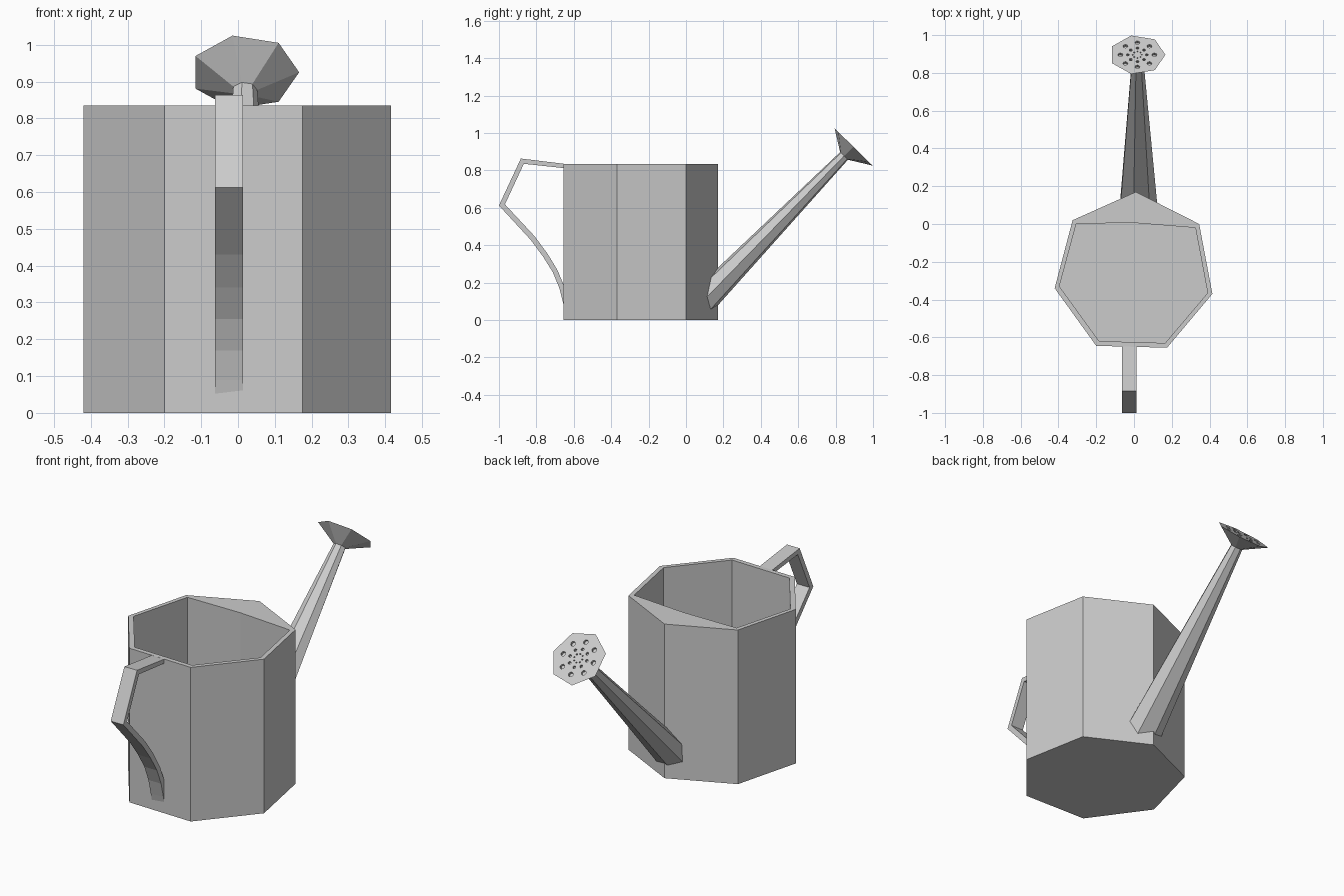
import bpy, bmesh, math
from mathutils import Vector

if "Cube" in bpy.data.objects:
    bpy.data.objects.remove(bpy.data.objects["Cube"])

AXIS = Vector((0, 1, 1.02)).normalized()     # spout direction
RIGHT = Vector((1, 0, 0))
UP = RIGHT.cross(AXIS)                       # across the spout, upward


def make(name, verts, faces):
    me = bpy.data.meshes.new(name)
    me.from_pydata([tuple(v) for v in verts], [], faces)
    bm = bmesh.new()
    bm.from_mesh(me)
    bmesh.ops.recalc_face_normals(bm, faces=bm.faces)
    bm.to_mesh(me)
    bm.free()
    ob = bpy.data.objects.new(name, me)
    bpy.context.collection.objects.link(ob)
    return ob


def ring(center, ru, rv, n=7):
    c = Vector(center)
    return [c + RIGHT * ru * math.cos(2 * math.pi * i / n)
            + UP * rv * math.sin(2 * math.pi * i / n) for i in range(n)]


def loft(name, rings):
    # skin a stack of equal rings and cap both ends
    n = len(rings[0])
    verts = [v for r in rings for v in r]
    faces = [(k * n + i, k * n + (i + 1) % n, (k + 1) * n + (i + 1) % n, (k + 1) * n + i)
             for k in range(len(rings) - 1) for i in range(n)]
    faces += [tuple(range(n)), tuple(range(len(verts) - n, len(verts)))]
    return make(name, verts, faces)


# Body: uneven seven-sided tub with a wide rim at the spout side
outer = [(0.01, 0.17), (0.345, 0.0), (0.415, -0.37), (0.175, -0.655),
         (-0.2, -0.645), (-0.42, -0.34), (-0.325, 0.02)]
inner = [(0.01, 0.005), (0.325, -0.02), (0.39, -0.365), (0.165, -0.63),
         (-0.185, -0.62), (-0.395, -0.33), (-0.305, 0.003)]
H = 0.835
loft("body", [[(x, y, z) for x, y in pts] for pts, z in
              ((outer, 0), (outer, H), (inner, H), (inner, 0.03))])

# Spout: tapered seven-sided tube
tip = (0.018, 0.845, 0.877)
loft("spout", [ring((0.02, 0.085, 0.095), 0.105, 0.077), ring(tip, 0.034, 0.03)])

# Sprinkler head: flared cone with sunken holes
face_c = Vector((0.018, 0.896, 0.925))
head = loft("sprinkler_head", [ring(tip, 0.034, 0.03), ring(face_c, 0.148, 0.146)])

bm = bmesh.new()
for count, dist, rad, depth in ((8, 0.09, 0.013, 0.014), (8, 0.05, 0.008, 0.014),
                                (8, 0.024, 0.004, 0.01)):
    for i in range(count):
        a = 2 * math.pi * (i + 0.0) / count
        c = face_c + RIGHT * dist * math.cos(a) + UP * dist * math.sin(a)
        lo = [bm.verts.new(v) for v in ring(c - AXIS * depth, rad, rad, 8)]
        hi = [bm.verts.new(v) for v in ring(c + AXIS * 0.02, rad, rad, 8)]
        bm.faces.new(lo[::-1])
        bm.faces.new(hi)
        for j in range(8):
            k = (j + 1) % 8
            bm.faces.new((lo[j], lo[k], hi[k], hi[j]))
bmesh.ops.recalc_face_normals(bm, faces=bm.faces)
me = bpy.data.meshes.new("hole_cutter")
bm.to_mesh(me)
bm.free()
cutter = bpy.data.objects.new("hole_cutter", me)
bpy.context.collection.objects.link(cutter)
cutter.hide_render = True
mod = head.modifiers.new("holes", 'BOOLEAN')
mod.operation = 'DIFFERENCE'
mod.solver = 'EXACT'
mod.object = cutter
bpy.context.view_layer.objects.active = head
bpy.ops.object.modifier_apply(modifier=mod.name)
bpy.data.objects.remove(cutter)

# Handle: flat strap following outer and inner side profiles (y, z)
out_p = [(-0.645, 0.834), (-0.883, 0.863), (-1.0, 0.612), (-0.832, 0.43), (-0.765, 0.34),
         (-0.712, 0.255), (-0.677, 0.17), (-0.657, 0.09), (-0.646, 0.04)]
in_p = [(-0.645, 0.811), (-0.867, 0.835), (-0.968, 0.618), (-0.81, 0.448), (-0.741, 0.355),
        (-0.687, 0.266), (-0.651, 0.18), (-0.636, 0.09), (-0.634, 0.04)]
x0, x1 = -0.063, 0.013
loft("handle", [[(x0, *o), (x1, *o), (x1, *i), (x0, *i)] for o, i in zip(out_p, in_p)])
